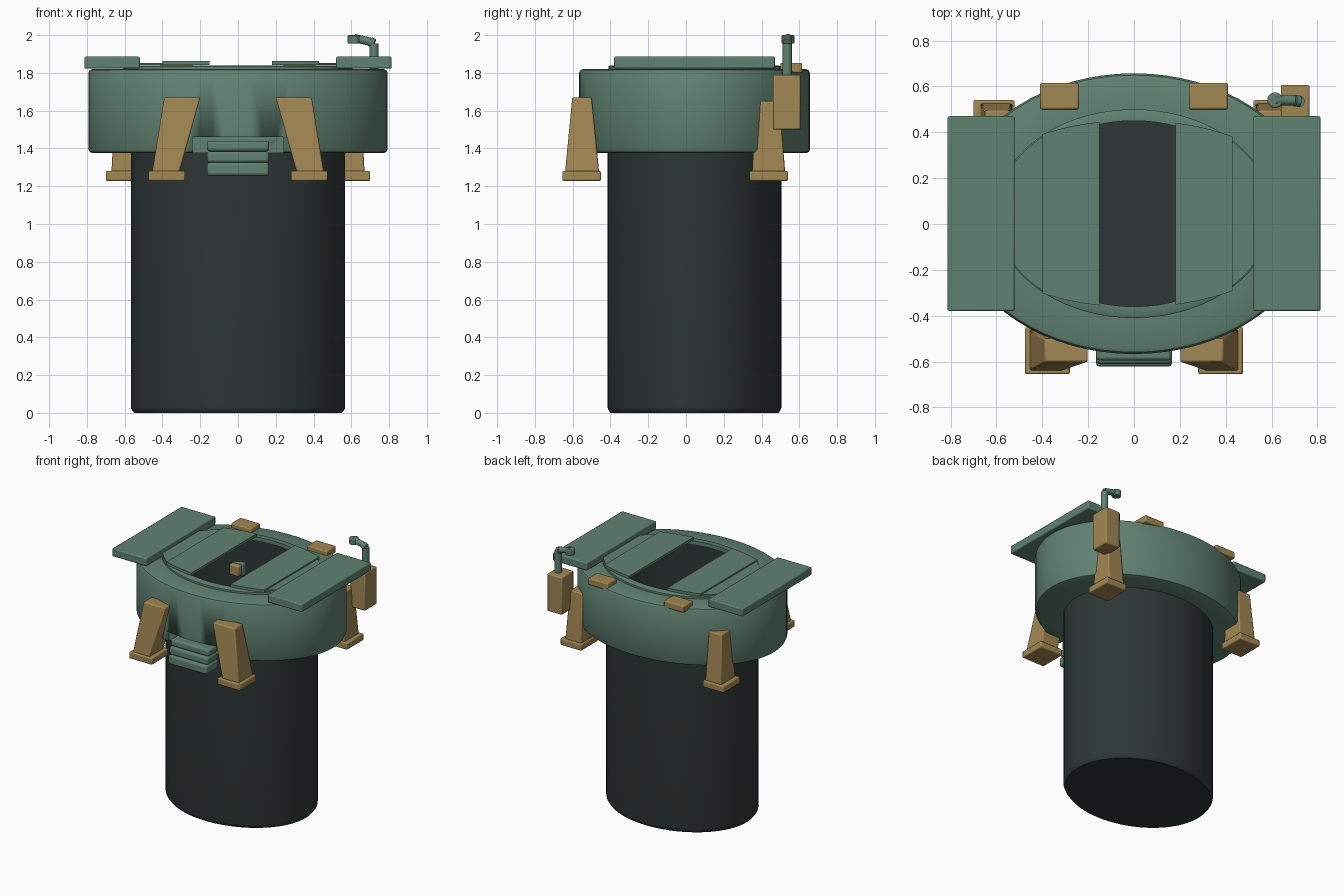
import bpy, bmesh
from math import sin, cos, pi, sqrt, radians
from mathutils import Vector

if "Cube" in bpy.data.objects:
    bpy.data.objects.remove(bpy.data.objects["Cube"], do_unlink=True)

CY = 0.045  # depth centre of the round parts


def material(name, rgb):
    m = bpy.data.materials.new(name)
    m.use_nodes = True
    m.diffuse_color = (*rgb, 1)
    m.node_tree.nodes["Principled BSDF"].inputs["Base Color"].default_value = (*rgb, 1)
    return m


green = material("sage_green", (0.117, 0.223, 0.165))
tan = material("tan_metal", (0.365, 0.242, 0.087))
dark = material("dark_liner", (0.027, 0.037, 0.036))


def finish(name, bm, mat, bevel=0.0, smooth=True):
    bmesh.ops.recalc_face_normals(bm, faces=bm.faces)
    mesh = bpy.data.meshes.new(name)
    bm.to_mesh(mesh)
    bm.free()
    ob = bpy.data.objects.new(name, mesh)
    bpy.context.collection.objects.link(ob)
    mesh.materials.append(mat)
    if bevel:
        mod = ob.modifiers.new("edge_bevel", "BEVEL")
        mod.width = bevel
        mod.segments = 2
        mod.limit_method = "ANGLE"
    if smooth:
        bpy.ops.object.select_all(action="DESELECT")
        ob.select_set(True)
        bpy.context.view_layer.objects.active = ob
        bpy.ops.object.shade_smooth_by_angle(angle=radians(35))
    return ob


def ellipse_loft(name, profile, mat, closed=False, segs=72):
    """Loft elliptical rings (rx, ry, z); closed joins last to first."""
    bm = bmesh.new()
    rings = [[bm.verts.new((rx * cos(2 * pi * i / segs), CY + ry * sin(2 * pi * i / segs), z))
              for i in range(segs)] for rx, ry, z in profile]
    pairs = list(zip(rings, rings[1:]))
    if closed:
        pairs.append((rings[-1], rings[0]))
    for a, b in pairs:
        for i in range(segs):
            j = (i + 1) % segs
            bm.faces.new((a[i], a[j], b[j], b[i]))
    if not closed:
        bm.faces.new(rings[0])
        bm.faces.new(rings[-1])
    return finish(name, bm, mat)


def taper(name, bottom, top, mat, bevel=0.008):
    """Box between two rectangles (x0, x1, y0, y1, z)."""
    bm = bmesh.new()
    loops = [[bm.verts.new(p) for p in ((x0, y0, z), (x1, y0, z), (x1, y1, z), (x0, y1, z))]
             for x0, x1, y0, y1, z in (bottom, top)]
    a, b = loops
    bm.faces.new(a)
    bm.faces.new(b)
    for i in range(4):
        j = (i + 1) % 4
        bm.faces.new((a[i], a[j], b[j], b[i]))
    return finish(name, bm, mat, bevel)


def box(name, x0, x1, y0, y1, z0, z1, mat, bevel=0.008):
    x0, x1 = sorted((x0, x1))
    return taper(name, (x0, x1, y0, y1, z0), (x0, x1, y0, y1, z1), mat, bevel)


def lid(name, x0, x1, rx, ry, z0, z1):
    """Flat plate with ends cut along an ellipse."""
    n = 10
    xs = [x0 + (x1 - x0) * i / n for i in range(n + 1)]
    edge = [(x, ry * sqrt(1 - (x / rx) ** 2)) for x in xs]
    bm = bmesh.new()
    face = bm.faces.new([bm.verts.new((x, CY - y, z0)) for x, y in edge]
                        + [bm.verts.new((x, CY + y, z0)) for x, y in reversed(edge)])
    ext = bmesh.ops.extrude_face_region(bm, geom=[face])
    bmesh.ops.translate(bm, vec=(0, 0, z1 - z0),
                        verts=[v for v in ext["geom"] if isinstance(v, bmesh.types.BMVert)])
    return finish(name, bm, green, smooth=False)


def rod(name, a, b, r, mat, bevel=0.0):
    a, b = Vector(a), Vector(b)
    bm = bmesh.new()
    bmesh.ops.create_cone(bm, cap_ends=True, segments=20, radius1=r, radius2=r, depth=(b - a).length)
    bm.transform((b - a).to_track_quat("Z", "Y").to_matrix().to_4x4())
    bmesh.ops.translate(bm, verts=bm.verts, vec=(a + b) / 2)
    return finish(name, bm, mat, bevel)


# Hollow shaft with a closed floor
ellipse_loft("shaft", [(0.55, 0.445, 0), (0.565, 0.458, 0.02), (0.567, 0.46, 0.03),
                       (0.567, 0.46, 1.81), (0.545, 0.44, 1.81), (0.545, 0.44, 0.04)], dark)

# Collar with rounded outer edges
collar = ellipse_loft("collar", [(0.56, 0.45, 1.375), (0.77, 0.59, 1.375), (0.785, 0.604, 1.381),
                                 (0.792, 0.612, 1.395), (0.792, 0.612, 1.80), (0.785, 0.604, 1.814),
                                 (0.77, 0.59, 1.82), (0.56, 0.45, 1.82)], green, closed=True)
ellipse_loft("collar_lip", [(0.605, 0.455, 1.81), (0.605, 0.455, 1.835), (0.595, 0.447, 1.84),
                            (0.54, 0.405, 1.84), (0.54, 0.405, 1.81)], green, closed=True)

# Notch in the collar behind the step
cutter = box("notch_cutter", -0.24, 0.24, -0.75, -0.50, 1.3, 1.46, green, 0)
cutter.hide_render = True
cutter.hide_set(True)
cut = collar.modifiers.new("step_notch", "BOOLEAN")
cut.object = cutter
cut.solver = "EXACT"

# Sliding lids either side of the slot
for side, x_in, x_mid in (("right", -0.15, -0.40), ("left", 0.18, 0.43)):
    s = -1 if x_in < 0 else 1
    lid(side + "_lid_outer", *sorted((x_mid, s * 0.56)), 0.60, 0.45, 1.842, 1.852)
    lid(side + "_lid_inner", *sorted((x_in, x_mid)), 0.76, 0.408, 1.842, 1.862)

for s, side in ((-1, "right"), (1, "left")):
    # Wing plates and rear top pads
    box(side + "_wing", s * 0.52, s * 0.813, -0.38, 0.47, 1.823, 1.886, green)
    box(side + "_rear_pad", s * 0.24, s * 0.41, 0.50, 0.615, 1.80, 1.853, tan)

    # Sloping braces with feet
    fx = sorted((s * 0.31, s * 0.455)), sorted((s * 0.20, s * 0.39))
    taper(side + "_front_brace", (*fx[0], -0.64, -0.46, 1.275), (*fx[1], -0.602, -0.50, 1.67), tan)
    box(side + "_front_foot", s * 0.28, s * 0.475, -0.655, -0.45, 1.228, 1.28, tan)
    rx = sorted((s * 0.53, s * 0.67)), sorted((s * 0.54, s * 0.65))
    taper(side + "_rear_brace", (*rx[0], 0.35, 0.525, 1.275), (*rx[1], 0.37, 0.495, 1.65), tan)
    box(side + "_rear_foot", s * 0.52, s * 0.70, 0.335, 0.54, 1.228, 1.28, tan)

# Front step made of stacked treads
for i, (y, z0, z1) in enumerate([(-0.622, 1.255, 1.325), (-0.61, 1.325, 1.385), (-0.595, 1.385, 1.44)]):
    box("front_tread_%d" % (i + 1), -0.165, 0.165, y, -0.47, z0, z1, green, 0.014)

# Pump box with a bent vent pipe
box("vent_box", 0.64, 0.765, 0.46, 0.607, 1.50, 1.79, tan)
path = [(0.72, 0.535, 1.78), (0.72, 0.535, 1.955), (0.70, 0.538, 1.965), (0.615, 0.54, 1.985)]
for i, (a, b) in enumerate(zip(path, path[1:])):
    rod("vent_pipe_%d" % (i + 1), a, b, 0.025 if i < 2 else 0.022, green)
rod("vent_cap", (0.615, 0.54, 1.955), (0.615, 0.54, 2.0), 0.034, green, 0.006)

# Small fitting on the inside wall
box("inner_fitting", -0.33, -0.25, 0.36, 0.41, 1.53, 1.61, tan)
box("inner_fitting_back", -0.34, -0.24, 0.40, 0.45, 1.52, 1.62, green)
